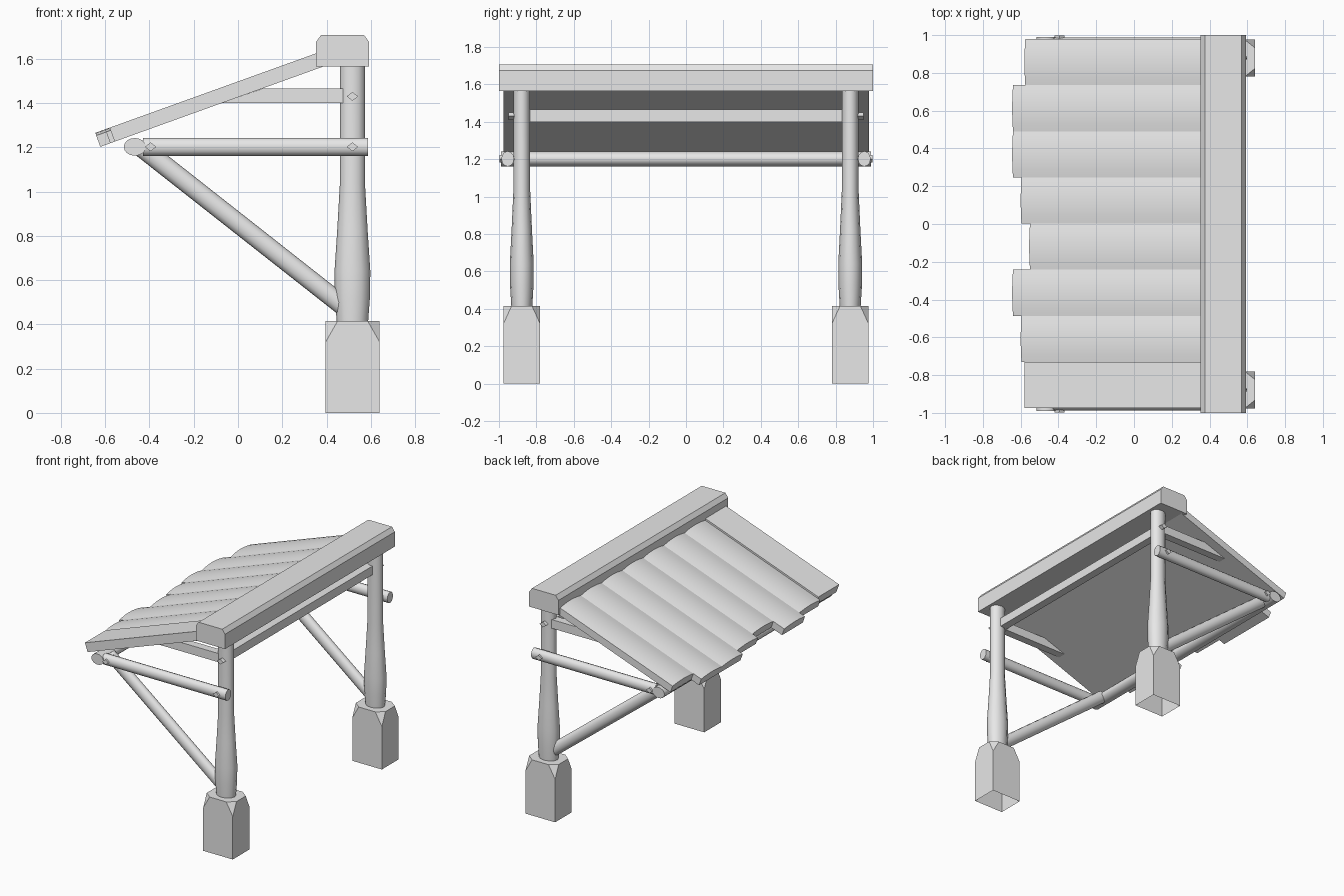
import bpy, bmesh, math
from mathutils import Vector

old = bpy.data.objects.get("Cube")
if old:
    bpy.data.objects.remove(old, do_unlink=True)

mat = bpy.data.materials.new("plain grey")
mat.use_nodes = True
GREY = (0.8, 0.8, 0.8, 1)
mat.diffuse_color = GREY
mat.node_tree.nodes["Principled BSDF"].inputs["Base Color"].default_value = GREY


def finish(name, bm, smooth=False):
    bmesh.ops.recalc_face_normals(bm, faces=bm.faces)
    mesh = bpy.data.meshes.new(name)
    bm.to_mesh(mesh)
    bm.free()
    mesh.materials.append(mat)
    obj = bpy.data.objects.new(name, mesh)
    bpy.context.collection.objects.link(obj)
    if smooth:
        bpy.ops.object.select_all(action='DESELECT')
        obj.select_set(True)
        bpy.context.view_layer.objects.active = obj
        bpy.ops.object.shade_smooth_by_angle(angle=math.radians(40))
    return obj


def loft(name, rings, smooth=False):
    """Skin a list of equal point rings and cap both ends."""
    bm = bmesh.new()
    rows = [[bm.verts.new(p) for p in ring] for ring in rings]
    n = len(rows[0])
    for a, b in zip(rows, rows[1:]):
        for i in range(n):
            j = (i + 1) % n
            bm.faces.new((a[i], a[j], b[j], b[i]))
    bm.faces.new(rows[0])
    bm.faces.new(rows[-1])
    return finish(name, bm, smooth)


def ring(center, u, v, n):
    c, u, v = Vector(center), Vector(u), Vector(v)
    angles = [2 * math.pi * i / n for i in range(n)]
    return [c + u * math.cos(t) + v * math.sin(t) for t in angles]


def rod(name, a, b, u, v, n=12):
    loft(name, [ring(a, u, v, n), ring(b, u, v, n)], n > 4)


def extrude_y(name, profile, y0, y1):
    loft(name, [[(x, y, z) for x, z in profile] for y in (y0, y1)])


def footing(name, cx, cy, hx, hy, shoulder, top, cut):
    """Open-bottomed block with its four top corners sliced off."""
    bm = bmesh.new()
    corners = [(-1, -1), (1, -1), (1, 1), (-1, 1)]
    low, mid, upper = [], [], []
    for i, (sx, sy) in enumerate(corners):
        x, y = cx + sx * hx, cy + sy * hy
        low.append(bm.verts.new((x, y, 0)))
        mid.append(bm.verts.new((x, y, shoulder)))
        along_x = bm.verts.new((x - sx * cut, y, top))
        along_y = bm.verts.new((x, y - sy * cut * hy / hx, top))
        upper.append((along_y, along_x) if i % 2 == 0 else (along_x, along_y))
    for i in range(4):
        j = (i + 1) % 4
        bm.faces.new((low[i], low[j], mid[j], upper[j][0], upper[i][1], mid[i]))
        bm.faces.new((mid[i], upper[i][1], upper[i][0]))
    bm.faces.new([v for pair in upper for v in pair])
    finish(name, bm)


POST_X, POST_Y, SQUASH = 0.517, 0.878, 0.79
POST_PROFILE = [(0.40, 0.070), (0.52, 0.079), (0.64, 0.081),
                (0.82, 0.069), (1.03, 0.057), (1.58, 0.057)]

for side, label in ((-1, "right"), (1, "left")):
    y = side * POST_Y
    footing("footing_" + label, 0.518, y, 0.122, 0.098, 0.32, 0.415, 0.054)
    loft("post_" + label,
         [ring((POST_X, y, z), (r, 0, 0), (0, r * SQUASH, 0), 12)
          for z, r in POST_PROFILE], True)

    # Diagonal brace from post foot to eave log
    a, b = Vector((0.50, y, 0.464)), Vector((-0.44, y, 1.203))
    d = (b - a).normalized()
    rod("brace_" + label, a, b, (-d.z * 0.044, 0, d.x * 0.044), (0, 0.035, 0))

    # Round arm bolted to the outside of the post
    arm_y = side * 0.953
    rod("arm_" + label, (-0.43, arm_y, 1.202), (0.587, arm_y, 1.202),
        (0, 0.034, 0), (0, 0, 0.041))

    # Square tie running from the post into the roof
    extrude_y("tie_" + label, [(0.475, 1.40), (0.475, 1.465), (0.11, 1.465), (-0.075, 1.40)],
              y - 0.03, y + 0.03)

    # Diamond-headed pins
    for i, (px, pz, tip) in enumerate(((POST_X, 1.43, 0.948), (POST_X, 1.202, 0.998),
                                       (-0.395, 1.202, 0.998))):
        rod("pin_%s_%d" % (label, i), (px, side * 0.88, pz), (px, side * tip, pz),
            (0.026, 0, 0), (0, 0, 0.02), 4)

# Eave log and cross rail
rod("eave_log", (-0.466, -0.99, 1.202), (-0.466, 0.99, 1.202),
    (0.05, 0, 0), (0, 0, 0.04), 16)
extrude_y("cross_rail", [(0.465, 1.40), (0.525, 1.40), (0.525, 1.465), (0.465, 1.465)],
          -POST_Y, POST_Y)

# Ridge beam with chamfered top edges
extrude_y("ridge_beam", [(0.352, 1.565), (0.593, 1.565), (0.593, 1.675), (0.570, 1.707),
                         (0.375, 1.707), (0.352, 1.675)], -1, 1)

# Roof planks: gently crowned boards of uneven length
slope = math.radians(19.8)
along = Vector((math.cos(slope), 0, math.sin(slope)))
up = Vector((-math.sin(slope), 0, math.cos(slope)))
eave = Vector((-0.643, 0, 1.266))
THICK, WIDTH = 0.067, 0.2443
ends = [-0.58, -0.60, -0.645, -0.555, -0.60, -0.645, -0.645, -0.58]
for i, end in enumerate(ends):
    y0 = -0.975 + i * WIDTH
    crown = 0 if i == 0 else 0.013
    section = [(y0, -THICK)]
    for k in range(7):
        t = k / 6
        section.append((y0 + t * WIDTH, -crown * (2 * t - 1) ** 2))
    section.append((y0 + WIDTH, -THICK))
    rings = []
    for x in (end, 0.42):
        base = eave + along * ((x - eave.x) / along.x)
        rings.append([base + up * h + Vector((0, y, 0)) for y, h in section])
    loft("roof_plank_%d" % (i + 1), rings, True)
